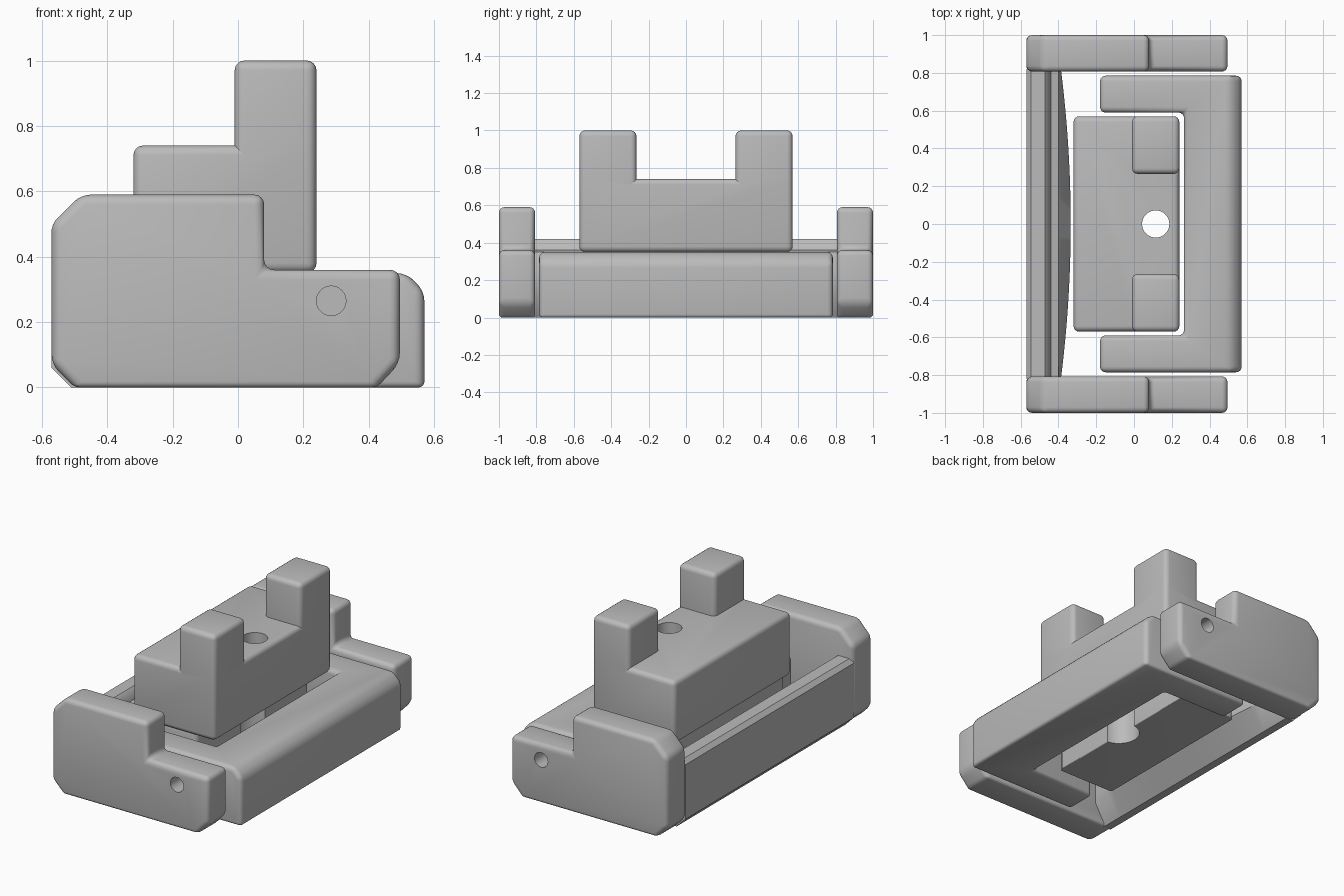
import bpy, bmesh, math
from mathutils import Vector

cube = bpy.data.objects.get("Cube")
if cube:
    bpy.data.objects.remove(cube, do_unlink=True)

grey = bpy.data.materials.new("plain grey")
grey.use_nodes = True
COLOUR = (0.5, 0.5, 0.5, 1)
grey.diffuse_color = COLOUR
grey.node_tree.nodes["Principled BSDF"].inputs["Base Color"].default_value = COLOUR


def make(name, bm):
    bmesh.ops.recalc_face_normals(bm, faces=bm.faces)
    mesh = bpy.data.meshes.new(name)
    bm.to_mesh(mesh)
    bm.free()
    mesh.materials.append(grey)
    obj = bpy.data.objects.new(name, mesh)
    bpy.context.collection.objects.link(obj)
    return obj


def prism(name, outline, direction):
    """Extrude a closed 3D outline along a vector."""
    bm = bmesh.new()
    face = bm.faces.new([bm.verts.new(p) for p in outline])
    ext = bmesh.ops.extrude_face_region(bm, geom=[face])
    moved = [g for g in ext["geom"] if isinstance(g, bmesh.types.BMVert)]
    bmesh.ops.translate(bm, verts=moved, vec=direction)
    return make(name, bm)


def block(name, x0, x1, y0, y1, z0, z1):
    return prism(name, [(x0, y0, z0), (x1, y0, z0), (x1, y1, z0), (x0, y1, z0)],
                 (0, 0, z1 - z0))


def activate(obj):
    bpy.ops.object.select_all(action='DESELECT')
    obj.select_set(True)
    bpy.context.view_layer.objects.active = obj


def drill(obj, centre, radius, depth, axis='Z'):
    """Cut a round hole."""
    rot = (math.pi / 2, 0, 0) if axis == 'Y' else (0, 0, 0)
    bpy.ops.mesh.primitive_cylinder_add(vertices=48, radius=radius, depth=depth,
                                        location=centre, rotation=rot)
    cutter = bpy.context.object
    cutter.hide_render = True
    activate(obj)
    mod = obj.modifiers.new("hole", 'BOOLEAN')
    mod.operation, mod.object, mod.solver = 'DIFFERENCE', cutter, 'EXACT'
    bpy.ops.object.modifier_apply(modifier=mod.name)
    bpy.data.objects.remove(cutter, do_unlink=True)


def soften(obj, width=0.03, bottom=0.6):
    """Round the edges, with a smaller radius around the underside."""
    bm = bmesh.new()
    bm.from_mesh(obj.data)
    low = min(v.co.z for v in bm.verts)
    layer = bm.edges.layers.float.new("bevel_weight_edge")
    for e in bm.edges:
        if e.calc_face_angle(0) > 0.6:
            is_low = all(v.co.z < low + 0.001 for v in e.verts)
            e[layer] = bottom if is_low else 1
    bm.to_mesh(obj.data)
    bm.free()
    activate(obj)
    mod = obj.modifiers.new("rounding", 'BEVEL')
    mod.width, mod.segments, mod.limit_method = width, 4, 'WEIGHT'
    bpy.ops.object.modifier_apply(modifier=mod.name)


def finish(obj):
    activate(obj)
    bpy.ops.object.shade_smooth_by_angle(angle=math.radians(35))


# Stepped end plates with a pin hole
STEP = [(-.57, .07), (-.5, 0), (.425, 0), (.495, .075), (.495, .36),
        (.08, .36), (.08, .59), (-.48, .59), (-.57, .5)]
for label, y in (("front", -1), ("back", .807)):
    plate = prism(label + "_end_plate", [(x, y, z) for x, z in STEP], (0, .193, 0))
    soften(plate)
    drill(plate, (.285, y + .0965, .265), .045, .3, 'Y')
    finish(plate)

# Side wall joining the plates, with a bowed inner rib
bm = bmesh.new()
rings = []
COUNT = 24
for i in range(COUNT + 1):
    t = 2 * i / COUNT - 1
    bow = -.335 - .052 * t * t
    section = [(-.57, .06), (-.51, 0), (-.46, 0), (bow, .13), (bow, .26),
               (-.4, .35), (-.44, .36), (-.45, .4), (-.47, .42), (-.545, .42), (-.57, .395)]
    rings.append([bm.verts.new((x, t * .82, z)) for x, z in section])
for a, b in zip(rings, rings[1:]):
    for j in range(len(a)):
        k = (j + 1) % len(a)
        bm.faces.new((a[j], a[k], b[k], b[j]))
bm.faces.new(rings[0])
bm.faces.new(rings[-1])
finish(make("side_wall", bm))

# U-shaped carriage around the slider, chamfered along its outer top edge
U = [(-.18, -.785), (.57, -.785), (.57, .785), (-.18, .785),
     (-.18, .59), (.265, .59), (.265, -.59), (-.18, -.59)]
carriage = prism("carriage", [(x, y, 0) for x, y in U], (0, 0, .35))
bm = bmesh.new()
bm.from_mesh(carriage.data)
rim = [e for e in bm.edges if all(v.co.x > .56 and v.co.z > .34 for v in e.verts)]
bmesh.ops.bevel(bm, geom=rim, offset=.055, segments=1, affect='EDGES')
bm.to_mesh(carriage.data)
bm.free()
soften(carriage)
for y in (-.785, .785):
    drill(carriage, (.285, y, .265), .045, .2, 'Y')
finish(carriage)

# Slider head with two posts
bm = bmesh.new()
bmesh.ops.create_cube(bm, size=1)
for v in bm.verts:
    v.co = Vector((-.04 + v.co.x * .56, v.co.y * 1.14, .545 + v.co.z * .39))
for co, no in (((-.01, 0, 0), (1, 0, 0)), ((0, .265, 0), (0, 1, 0)), ((0, -.265, 0), (0, 1, 0))):
    bmesh.ops.bisect_plane(bm, geom=bm.verts[:] + bm.edges[:] + bm.faces[:],
                           plane_co=co, plane_no=no)
bm.normal_update()
tops = [f for f in bm.faces if f.normal.z > .9 and f.calc_center_median().x > 0
        and abs(f.calc_center_median().y) > .27]
ext = bmesh.ops.extrude_face_region(bm, geom=tops)
bmesh.ops.translate(bm, verts=[g for g in ext["geom"] if isinstance(g, bmesh.types.BMVert)],
                    vec=(0, 0, .26))
bmesh.ops.dissolve_limit(bm, angle_limit=.02, verts=bm.verts, edges=bm.edges)
head = make("slider_head", bm)
soften(head, bottom=1)
drill(head, (.115, 0, .55), .072, .8)
finish(head)

# Narrower slider foot with a clearance bore
foot = block("slider_foot", -.29, .1, -.55, .55, .05, .37)
soften(foot, bottom=.2)
drill(foot, (.115, 0, .2), .12, .6)
finish(foot)
